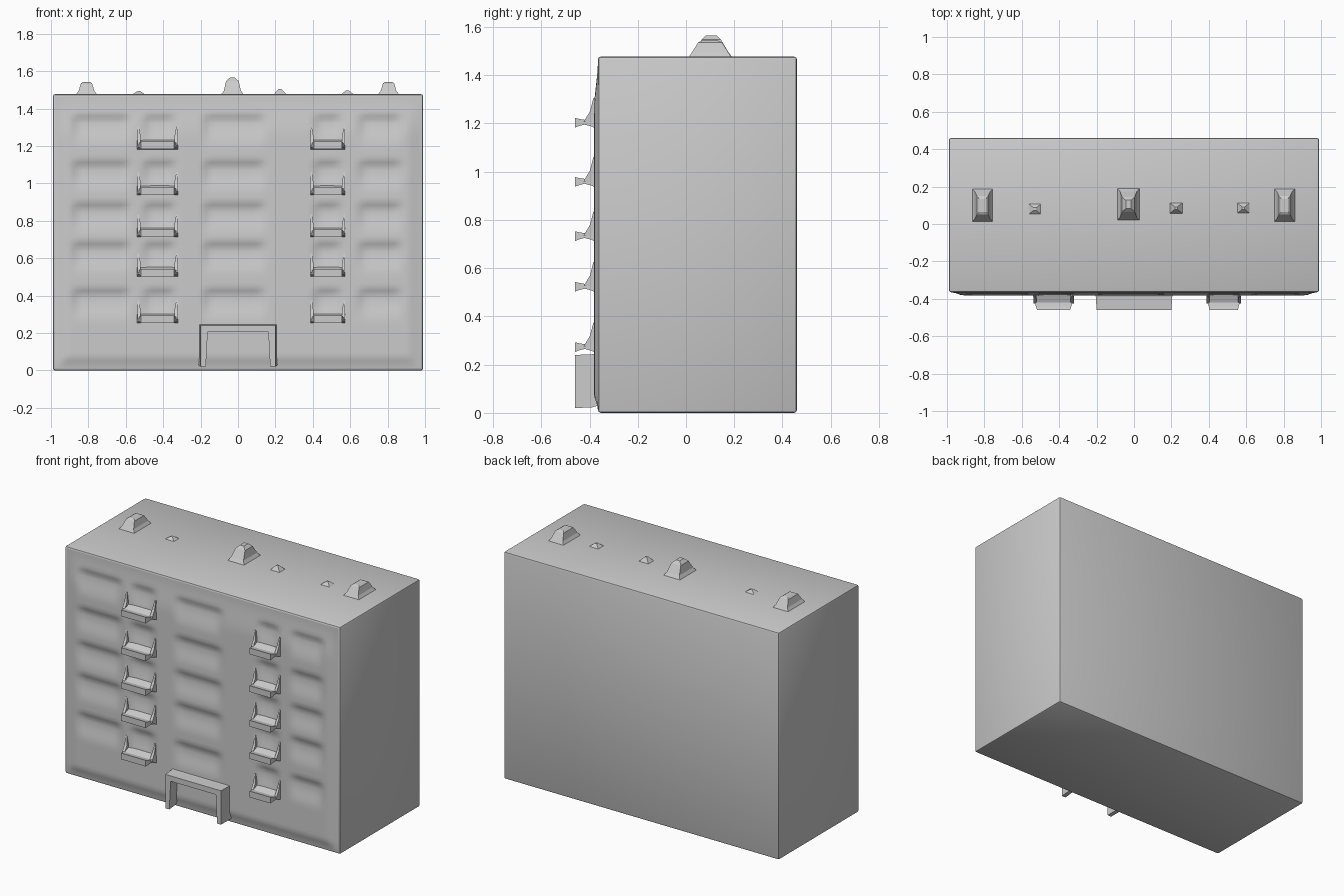
import bpy, bmesh, math

if "Cube" in bpy.data.objects:
    bpy.data.objects.remove(bpy.data.objects["Cube"])

W, FRONT, BACK, TOP, BEV = 0.99, -0.365, 0.46, 1.477, 0.012
FLOORS = [0.275, 0.525, 0.735, 0.96, 1.205]


def finish(name, bm, smooth=None):
    bmesh.ops.recalc_face_normals(bm, faces=bm.faces)
    me = bpy.data.meshes.new(name)
    bm.to_mesh(me)
    bm.free()
    ob = bpy.data.objects.new(name, me)
    bpy.context.collection.objects.link(ob)
    if smooth:
        bpy.ops.object.select_all(action='DESELECT')
        ob.select_set(True)
        bpy.context.view_layer.objects.active = ob
        bpy.ops.object.shade_smooth_by_angle(angle=math.radians(smooth))
    return ob


def loft(bm, rings):
    """Skin a row of equal point rings and cap both ends."""
    vs = [[bm.verts.new(p) for p in r] for r in rings]
    n = len(vs[0])
    for a, b in zip(vs, vs[1:]):
        for i in range(n):
            j = (i + 1) % n
            bm.faces.new((a[i], a[j], b[j], b[i]))
    bm.faces.new(vs[0])
    bm.faces.new(vs[-1])


def step(t):
    t = max(0.0, min(1.0, t))
    return t * t * (3 - 2 * t)


# Main block: bevelled box, open where the facade sits
bm = bmesh.new()
bmesh.ops.create_cube(bm, size=1)
for v in bm.verts:
    v.co = (v.co.x * 2 * W, (FRONT + BACK) / 2 + v.co.y * (BACK - FRONT), (v.co.z + 0.5) * TOP)
bmesh.ops.bevel(bm, geom=bm.edges[:], offset=BEV, segments=2, profile=0.5, affect='EDGES')
bmesh.ops.recalc_face_normals(bm, faces=bm.faces)
bmesh.ops.delete(bm, geom=[f for f in bm.faces if f.normal.y < -0.99], context='FACES')
finish("building_block", bm, 40)

# Facade: softly bulging wall with shallow window hollows
COLUMNS = [(-0.73, 0.17), (-0.42, 0.10), (-0.02, 0.18), (0.48, 0.09), (0.76, 0.13)]


def relief(x, z):
    edge = min(W - BEV - abs(x), z - BEV)
    bulge = 0.017 * step(edge / 0.07) * step((TOP - BEV - z) / 0.22)
    hollow = 0.0
    for cx, hw in COLUMNS:
        for fz in FLOORS:
            across = step((hw - abs(x - cx)) / 0.05)
            lower = step((z - fz + 0.02) / 0.13)
            upper = step((fz + 0.17 - z) / 0.04)
            hollow = max(hollow, across * lower * upper)
    return FRONT - bulge + 0.016 * hollow * step(edge / 0.07) * step((TOP - BEV - z) / 0.1)


bm = bmesh.new()
NX, NZ = 80, 70
grid = []
for k in range(NZ + 1):
    z = BEV + (TOP - 2 * BEV) * k / NZ
    row = []
    for i in range(NX + 1):
        x = (W - BEV) * (2 * i / NX - 1)
        row.append(bm.verts.new((x, relief(x, z), z)))
    grid.append(row)
for a, b in zip(grid, grid[1:]):
    for i in range(NX):
        bm.faces.new((a[i], a[i + 1], b[i + 1], b[i]))
# normals already face the front
me = bpy.data.meshes.new("facade")
bm.to_mesh(me)
bm.free()
me.shade_smooth()
bpy.context.collection.objects.link(bpy.data.objects.new("facade", me))


# Balconies: flared slab with a front lip and two end cheeks
def balcony(name, cx, w, z):
    bm = bmesh.new()
    profile = [(-0.36, w * 1.15, -0.035, 0.035), (-0.39, w * 1.08, -0.018, 0.022),
               (-0.42, w, -0.010, 0.010), (-0.44, w * 0.95, -0.015, 0.013),
               (-0.46, w * 0.88, -0.022, 0.018)]
    loft(bm, [[(cx - h, y, z + a), (cx + h, y, z + a), (cx + h, y, z + b), (cx - h, y, z + b)]
              for y, h, a, b in profile])
    for s in (-1, 1):
        x0, x1 = cx + s * w * 0.9, cx + s * w * 1.08
        xm = cx + s * w * 1.0
        loft(bm, [[(x0, -0.36, z), (x1, -0.36, z), (x1, -0.425, z), (x0, -0.425, z)],
                  [(x0, -0.36, z + 0.045), (x1, -0.36, z + 0.045), (x1, -0.398, z + 0.045), (x0, -0.398, z + 0.045)],
                  [(xm, -0.36, z + 0.10), (x1, -0.36, z + 0.10), (x1, -0.384, z + 0.10), (xm, -0.384, z + 0.10)]])
    finish(name, bm)


for n, fz in enumerate(FLOORS, 1):
    balcony(f"balcony_left_{n}", -0.43, 0.10, fz)
    balcony(f"balcony_right_{n}", 0.48, 0.085, fz)

# Entrance porch: an arch-like frame, slightly wider at the wall
U = [(-0.20, 0.02), (-0.20, 0.24), (0.20, 0.24), (0.20, 0.02),
     (0.172, 0.02), (0.162, 0.205), (-0.162, 0.205), (-0.172, 0.02)]
bm = bmesh.new()
loft(bm, [[(x * s, y, z + dz) for x, z in U]
          for y, s, dz in ((-0.46, 1.0, 0.0), (-0.39, 1.02, 0.003), (-0.355, 1.07, 0.012))])
finish("entrance_porch", bm)


# Roof vents: tapered blocks with a flared foot
def vent(name, cx, cy, rings):
    bm = bmesh.new()
    loft(bm, [[(cx + sx * hx, cy + sy * hy, TOP + z) for sx, sy in ((-1, -1), (1, -1), (1, 1), (-1, 1))]
              for z, hx, hy in rings])
    finish(name, bm)


vent("roof_vent_centre", -0.03, 0.105,
     [(-0.005, 0.062, 0.088), (0.02, 0.045, 0.07), (0.07, 0.034, 0.04), (0.088, 0.014, 0.022)])
for side, cx in (("left", -0.81), ("right", 0.805)):
    vent(f"roof_vent_{side}", cx, 0.10,
         [(-0.005, 0.058, 0.09), (0.018, 0.042, 0.075), (0.058, 0.03, 0.05), (0.066, 0.018, 0.035)])

# Small roof stubs
for n, (cx, cy, h) in enumerate([(-0.53, 0.08, 0.016), (0.225, 0.085, 0.028), (0.585, 0.085, 0.02)], 1):
    vent(f"roof_stub_{n}", cx, cy, [(-0.003, 0.036, 0.03), (h, 0.007, 0.007)])
